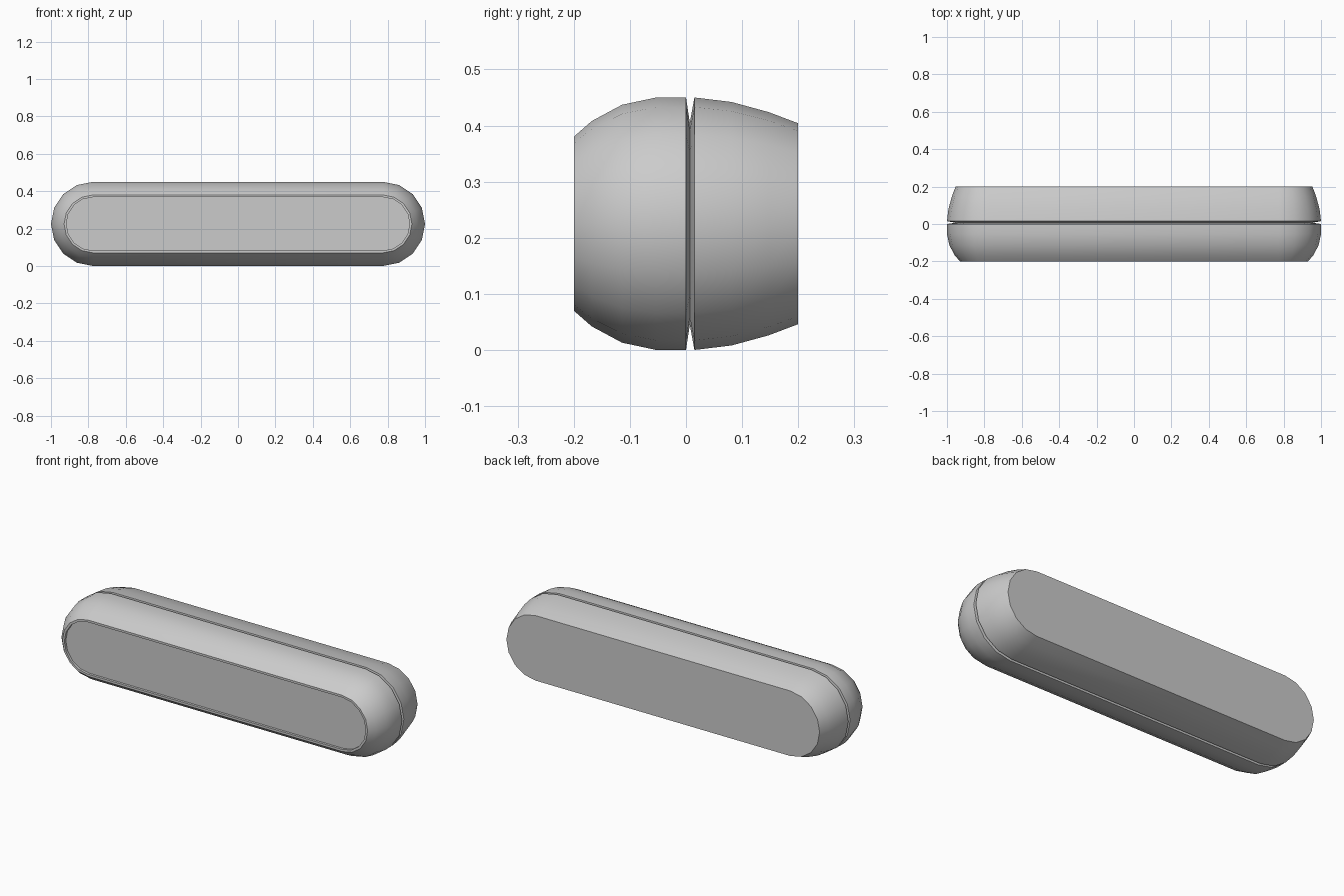
import bpy, bmesh, math

if "Cube" in bpy.data.objects:
    bpy.data.objects.remove(bpy.data.objects["Cube"])

HALF_STRAIGHT = 0.775   # half length between the end arcs
MID_Z = 0.225           # height of the centre line
ARC_STEPS = 8           # facets per rounded end


def stadium(bm, y, r):
    """One rounded-end ring in the XZ plane."""
    ring = []
    for side, start in ((1, -90), (-1, 90)):
        for i in range(ARC_STEPS + 1):
            a = math.radians(start + 180 * i / ARC_STEPS)
            ring.append(bm.verts.new((side * HALF_STRAIGHT + r * math.cos(a), y,
                                      MID_Z + r * math.sin(a))))
    return ring


def loft(name, profile):
    """Skin a (y, radius) profile and close both ends."""
    bm = bmesh.new()
    rings = [stadium(bm, y, r) for y, r in profile]
    n = len(rings[0])
    for a, b in zip(rings, rings[1:]):
        for i in range(n):
            j = (i + 1) % n
            bm.faces.new((a[i], a[j], b[j], b[i]))
    bm.faces.new(rings[0])
    bm.faces.new(rings[-1])
    bmesh.ops.recalc_face_normals(bm, faces=bm.faces)
    mesh = bpy.data.meshes.new(name)
    bm.to_mesh(mesh)
    bm.free()
    obj = bpy.data.objects.new(name, mesh)
    bpy.context.collection.objects.link(obj)
    bpy.ops.object.select_all(action='DESELECT')
    obj.select_set(True)
    bpy.context.view_layer.objects.active = obj
    bpy.ops.object.shade_smooth_by_angle(angle=math.radians(32))
    return obj


# Front half: recessed panel, thin rim, rounded side, half of the seam groove
loft("front_shell", [(-0.187, 0.143), (-0.2, 0.143), (-0.2, 0.155),
                     (-0.168, 0.183), (-0.114, 0.212), (-0.053, 0.225),
                     (0.0, 0.225), (0.0068, 0.18)])

# Back half: other side of the groove, gentle taper, flat back
loft("back_shell", [(0.0068, 0.18), (0.015, 0.225), (0.081, 0.217),
                    (0.147, 0.199), (0.2, 0.179)])
